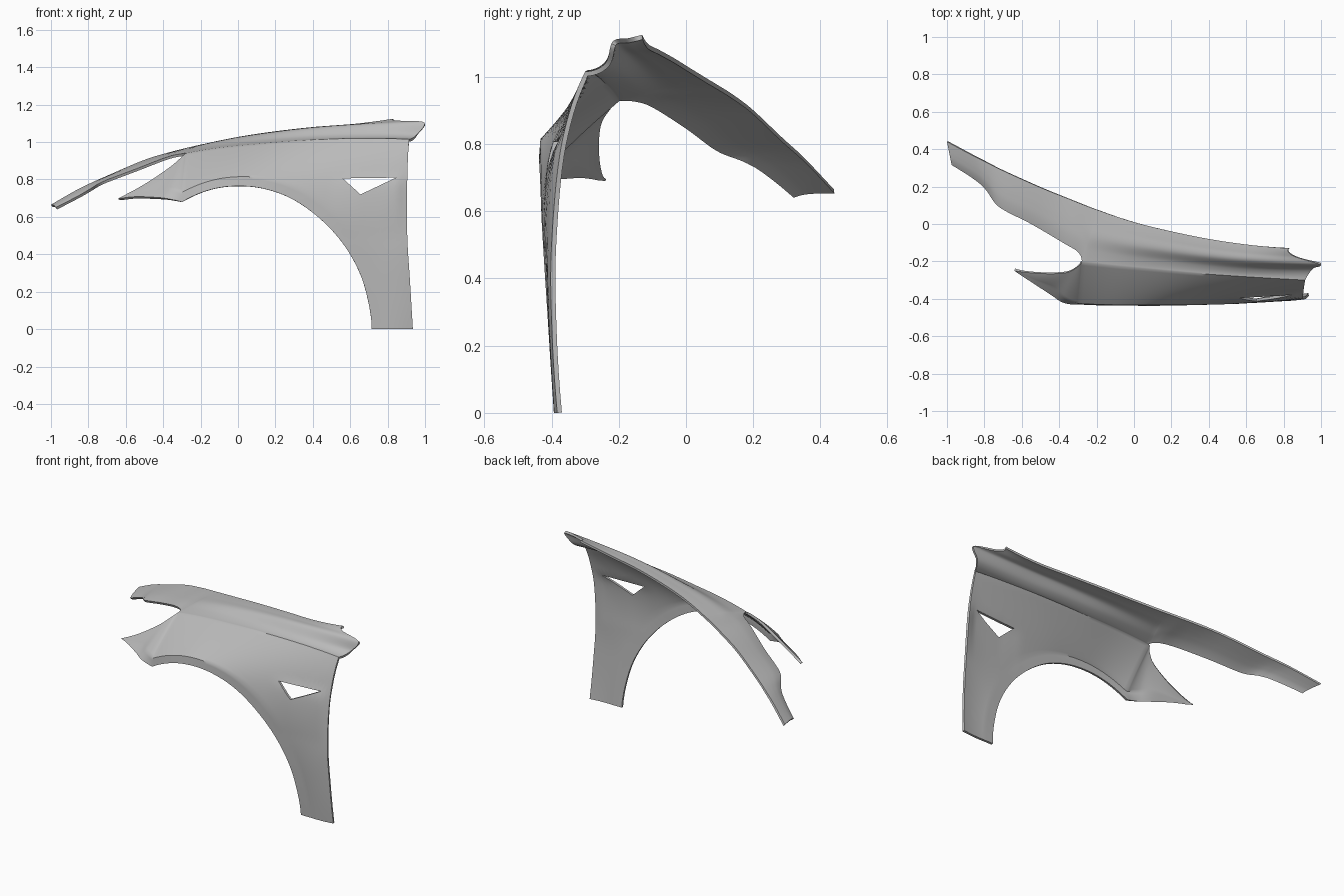
import bpy
import bmesh
from mathutils import Vector

STEPS = 8          # samples between neighbouring control points
SHEET = 0.014      # sheet metal thickness

default_cube = bpy.data.objects.get("Cube")
if default_cube:
    bpy.data.objects.remove(default_cube, do_unlink=True)


def clamp(value):
    return max(0.0, min(1.0, value))


def vectors(points):
    return [Vector(p) for p in points]


def spline(points):
    """Smooth curve through all points, with natural ends."""
    p = list(points)
    p = [3 * p[0] - 3 * p[1] + p[2]] + p + [3 * p[-1] - 3 * p[-2] + p[-3]]
    result = [p[1].copy()]
    for a, b, c, d in zip(p, p[1:], p[2:], p[3:]):
        for s in range(1, STEPS + 1):
            t = s / STEPS
            result.append(b + (c - a) * (t / 2)
                          + (2 * a - 5 * b + 4 * c - d) * (t * t / 2)
                          + (3 * b - a - 3 * c + d) * (t * t * t / 2))
    return result


def cornered(points, corners):
    """Splines joined with a sharp turn at each corner index."""
    stops = [0] + corners + [len(points) - 1]
    result = []
    for start, end in zip(stops, stops[1:]):
        piece = spline(points[start:end + 1])
        result += piece if not result else piece[1:]
    return result


def add_sheet(bm, columns):
    """Quad grid from a list of columns of points."""
    grid = [[bm.verts.new(p) for p in column] for column in columns]
    for left, right in zip(grid, grid[1:]):
        for j in range(len(left) - 1):
            bm.faces.new((left[j], left[j + 1], right[j + 1], right[j]))


# Shared shoulder line between the side and the top
shoulder = vectors([
    (-.28, -.205, .94), (-.1, -.225, .97), (.1, -.243, .99),
    (.35, -.265, 1.01), (.65, -.285, 1.02), (.915, -.3, 1.015)])

# Side: headlight cut, shoulder, then door edge
headlight_cut = vectors([(-.64, -.25, .7), (-.5, -.265, .775),
                         (-.37, -.262, .862), (-.31, -.235, .912)])
door_edge = vectors([(.905, -.37, .8), (.905, -.4, .5),
                     (.92, -.399, .25), (.935, -.383, 0)])
upper = headlight_cut + shoulder + door_edge

# Side: bumper edge, then wheel arch down to the sill
bumper_edge = vectors([(-.64, -.25, .696), (-.55, -.31, .708),
                       (-.45, -.375, .705), (-.38, -.42, .698)])
arch = vectors([
    (-.3, -.43, .68), (-.15, -.436, .745), (0, -.437, .765),
    (.15, -.437, .748), (.3, -.434, .69), (.45, -.43, .58),
    (.57, -.422, .445), (.655, -.412, .29), (.7, -.402, .13),
    (.715, -.393, 0)])
lower = bumper_edge + arch

# Flat lip band following the wheel arch
flare = []
for i, (low, high) in enumerate(zip(lower, upper)):
    blend = min(.3, .07 / (high - low).length)
    point = low.lerp(high, blend)
    fade = (1, 1, 1, .5)[i] if i < 4 else .1
    point.y = low.y + (high.y - low.y) * blend * fade
    flare.append(point)

corners = [4, 9]
side = []
for high, mid, low in zip(*(cornered(r, corners) for r in (upper, flare, lower))):
    column = []
    for s in range(STEPS * 2 + 1):
        t = s / (STEPS * 2)
        point = high.lerp(mid, t)
        bulge = .05 * min(1, (mid - high).length) * t * (1 - t) * 2
        point.y -= bulge
        column.append(point)
    for s in range(1, 5):
        column.append(mid.lerp(low, s / 4))
    # Soft step under the vent line
    for point in column:
        step = clamp((.83 - point.z) / .04) * clamp((point.z - .5) / .25)
        point.y -= .01 * step * clamp((point.x - .5) / .15) * clamp((.9 - point.x) / .05)
    side.append(column)

# Top: bonnet edge and the cut around the lamp
bonnet_edge = vectors([
    (-1, .44, .665), (-.87, .37, .74), (-.8, .335, .775),
    (-.7, .285, .82), (-.5, .195, .905), (-.35, .135, .95),
    (-.25, .095, .975), (-.18, .07, .99), (0, .01, 1.027),
    (.18, -.035, 1.055), (.4, -.08, 1.08), (.62, -.112, 1.097),
    (.83, -.13, 1.125)])
lamp_cut = vectors([
    (-.975, .315, .65), (-.85, .235, .715), (-.79, .18, .75),
    (-.72, .09, .79), (-.55, 0, .855), (-.38, -.1, .92), (-.3, -.15, .938)])
outer = lamp_cut + shoulder

# Ridge that grows towards the rear, with a cove below it
crown, ridge, cove = [], [], []
for i, (a, b) in enumerate(zip(bonnet_edge, outer)):
    grow = clamp((i - 6) / 5)
    lift = Vector((0, 0, .006 + .025 * grow))
    crown.append(a.lerp(b, .25) + lift * .6)
    ridge.append(a.lerp(b, .5) + lift)
    cove.append(a.lerp(b, .75) + Vector((0, 0, .006 * (1 - grow))))
crown[-1] = Vector((.85, -.17, 1.115))
ridge[-1] = Vector((.995, -.218, 1.105))
cove[-1] = Vector((.955, -.24, 1.04))

top_rows = [cornered(r, [7]) for r in (bonnet_edge, crown, ridge, cove, outer)]
top = [spline(column) for column in zip(*top_rows)]

# Fender skin, welded along the shoulder
bm = bmesh.new()
add_sheet(bm, side)
add_sheet(bm, top)
bmesh.ops.remove_doubles(bm, verts=bm.verts[:], dist=.0005)
mesh = bpy.data.meshes.new("fender_panel")
bm.to_mesh(mesh)
bm.free()
fender = bpy.data.objects.new("fender_panel", mesh)
bpy.context.collection.objects.link(fender)

# Triangular vent cutter
bm = bmesh.new()
triangle = [bm.verts.new((x, -.6, z)) for x, z in
            ((.56, .806), (.655, .72), (.845, .81))]
face = bm.faces.new(triangle)
sweep = bmesh.ops.extrude_face_region(bm, geom=[face])
bmesh.ops.translate(bm, vec=(0, .4, 0), verts=[
    g for g in sweep["geom"] if isinstance(g, bmesh.types.BMVert)])
bmesh.ops.recalc_face_normals(bm, faces=bm.faces[:])
cutter_mesh = bpy.data.meshes.new("vent_cutter")
bm.to_mesh(cutter_mesh)
bm.free()
cutter = bpy.data.objects.new("vent_cutter", cutter_mesh)
cutter.hide_render = True
bpy.context.collection.objects.link(cutter)

# Sheet thickness and vent opening
thickness = fender.modifiers.new("thickness", "SOLIDIFY")
thickness.thickness = SHEET
thickness.offset = -1
vent = fender.modifiers.new("vent", "BOOLEAN")
vent.object = cutter
vent.operation = "DIFFERENCE"
vent.solver = "EXACT"

bpy.ops.object.select_all(action="DESELECT")
fender.select_set(True)
bpy.context.view_layer.objects.active = fender
for name in ("thickness", "vent"):
    bpy.ops.object.modifier_apply(modifier=name)
bpy.data.objects.remove(cutter, do_unlink=True)

# Single grey finish
grey = bpy.data.materials.new("grey_primer")
grey.use_nodes = True
colour = (.5, .5, .5, 1)
grey.diffuse_color = colour
grey.node_tree.nodes["Principled BSDF"].inputs["Base Color"].default_value = colour
fender.data.materials.clear()
fender.data.materials.append(grey)
bpy.ops.object.shade_smooth_by_angle(angle=.6)
